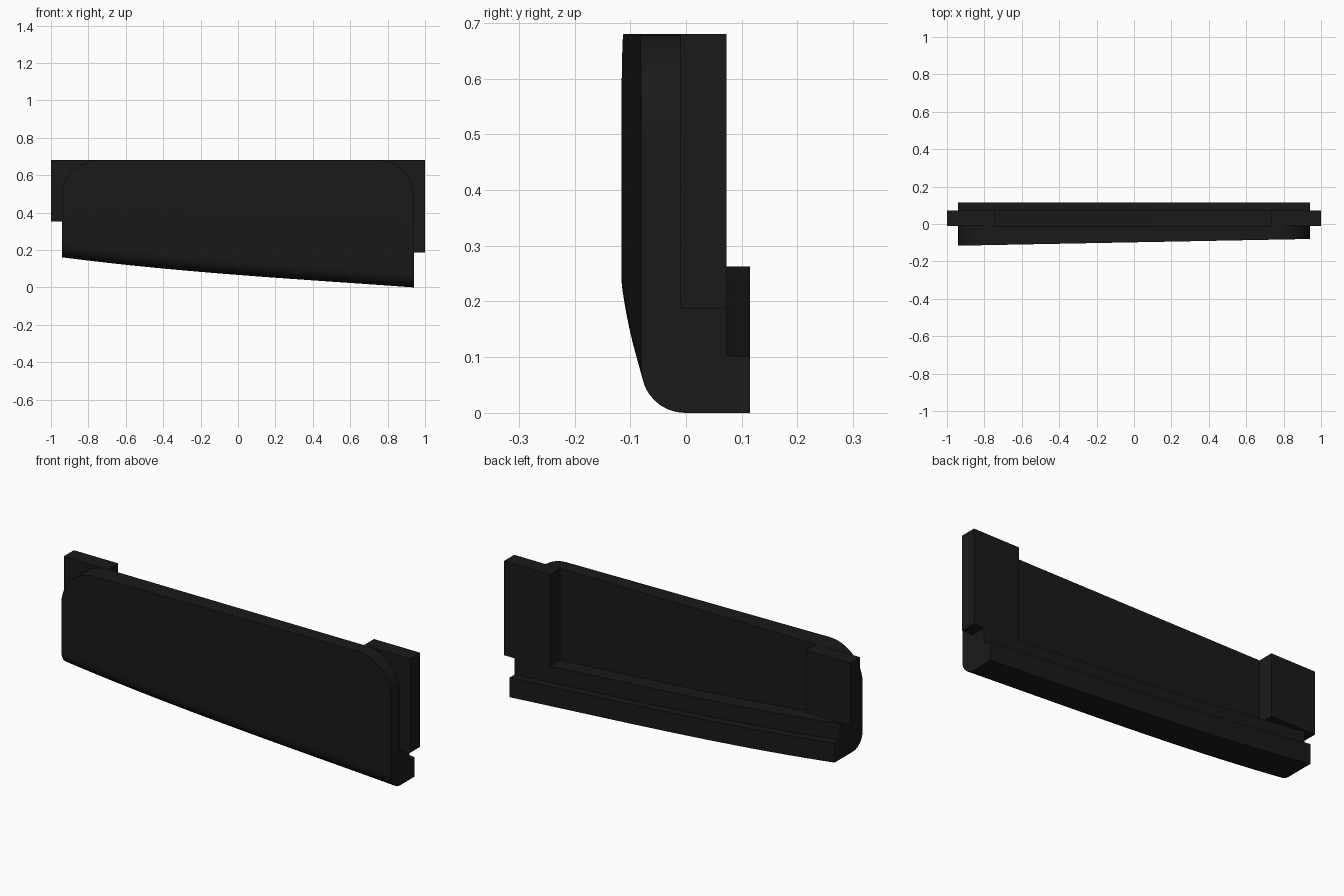
import bpy, bmesh, math

if "Cube" in bpy.data.objects:
    bpy.data.objects.remove(bpy.data.objects["Cube"])

END, TOP = 0.94, 0.68           # half length of the panel, top height
CORNER, FILLET = 0.19, 0.078    # top corner and lower front edge radii
BACK, STEP, LIP = -0.01, 0.073, 0.115   # y of panel back, shelf back, lip back

dark = bpy.data.materials.new("dark_plastic")
dark.diffuse_color = (0.01, 0.01, 0.01, 1)
dark.use_nodes = True
dark.node_tree.nodes["Principled BSDF"].inputs["Base Color"].default_value = dark.diffuse_color


def finish(bm, name):
    bmesh.ops.recalc_face_normals(bm, faces=bm.faces)
    mesh = bpy.data.meshes.new(name)
    bm.to_mesh(mesh)
    bm.free()
    obj = bpy.data.objects.new(name, mesh)
    bpy.context.collection.objects.link(obj)
    mesh.materials.append(dark)
    return obj


def bottom(x):
    # gently curved, sloping lower edge
    t = (x + END) / (2 * END)
    return 0.161 - 0.161 * t - 0.055 * t * (1 - t) + 0.03 * t * (1 - t) * (1 - 2 * t) * -1


def top(x):
    d = max(0, abs(x) - (END - CORNER))
    return TOP - CORNER + math.sqrt(max(0, CORNER**2 - d**2))


def section(x):
    # cross-section: front wall, rounded lower edge, lip, shelf, panel back
    b = bottom(x)
    f = -0.116 + 0.036 * (x + END) / (2 * END)
    pts = [(f, top(x))]
    for i in range(9):
        a = math.pi / 2 * i / 8
        pts.append((f + FILLET * (1 - math.cos(a)), b + FILLET * (1 - math.sin(a))))
    pts += [(LIP, b), (LIP, b + 0.102), (STEP, b + 0.102),
            (STEP, b + 0.187), (BACK, b + 0.187), (BACK, top(x))]
    return pts


# Front panel with stepped lower ledge, lofted along x
arc = [END - CORNER + CORNER * math.sin(math.pi / 2 * i / 12) for i in range(13)]
mid = END - CORNER
xs = [-x for x in reversed(arc)] + [-mid + 2 * mid * i / 16 for i in range(1, 16)] + arc
bm = bmesh.new()
rings = [[bm.verts.new((x, y, z)) for y, z in section(x)] for x in xs]
for r, s in zip(rings, rings[1:]):
    for i in range(len(r)):
        j = (i + 1) % len(r)
        bm.faces.new((r[i], r[j], s[j], s[i]))
bm.faces.new(rings[0])
bm.faces.new(rings[-1])
panel = finish(bm, "front_panel")
bpy.context.view_layer.objects.active = panel
panel.select_set(True)
bpy.ops.object.shade_smooth_by_angle(angle=math.radians(30))


# Mounting tabs behind both ends
def tab(name, x0, x1, z0):
    bm = bmesh.new()
    bmesh.ops.create_cube(bm, size=1)
    for v in bm.verts:
        v.co = (x1 if v.co.x > 0 else x0,
                STEP if v.co.y > 0 else BACK,
                TOP if v.co.z > 0 else z0)
    finish(bm, name)


tab("left_tab", -1, -0.745, 0.353)
tab("right_tab", 0.735, 1, 0.187)
